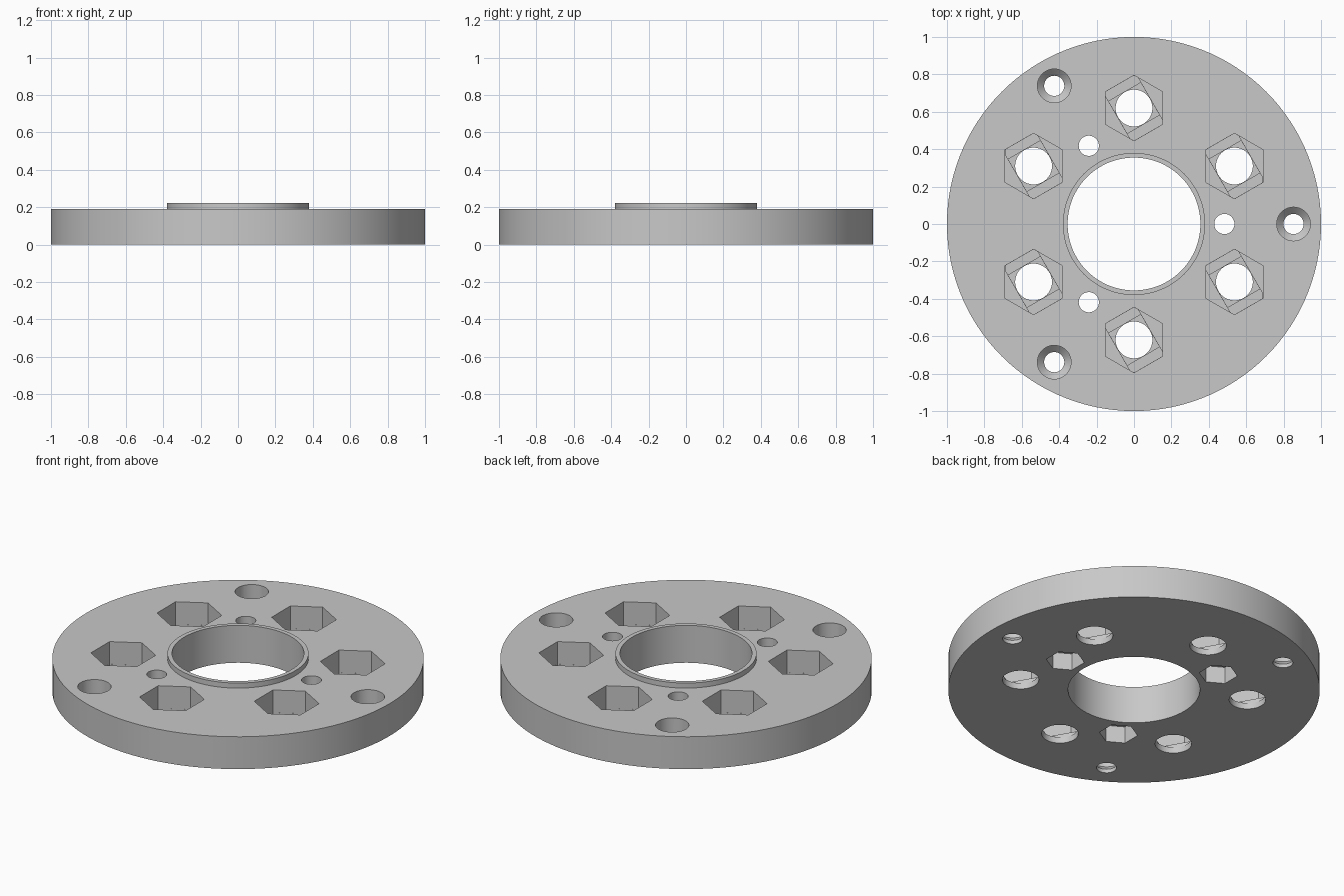
import bpy, bmesh
from math import sin, cos, pi, radians

cube = bpy.data.objects.get("Cube")
if cube:
    bpy.data.objects.remove(cube, do_unlink=True)

grey = bpy.data.materials.new("plain grey")
grey.use_nodes = True
colour = (0.58, 0.58, 0.58, 1)
grey.diffuse_color = colour
grey.node_tree.nodes["Principled BSDF"].inputs["Base Color"].default_value = colour

TOP, ABOVE, BELOW = 0.192, 0.3, -0.1


def ngon(r, n, turn=0.0):
    return [(r * cos(turn + 2 * pi * i / n), r * sin(turn + 2 * pi * i / n)) for i in range(n)]


def ring(count, radius, start=0.0):
    return ngon(radius, count, radians(start))


def make_object(name, bm):
    bmesh.ops.recalc_face_normals(bm, faces=bm.faces)
    mesh = bpy.data.meshes.new(name)
    bm.to_mesh(mesh)
    bm.free()
    mesh.materials.append(grey)
    obj = bpy.data.objects.new(name, mesh)
    bpy.context.collection.objects.link(obj)
    return obj


def stack(bm, layers, centre):
    """Closed solid through matching outlines, each given as (outline, z)."""
    cx, cy = centre
    loops = [[bm.verts.new((x + cx, y + cy, z)) for x, y in pts] for pts, z in layers]
    n = len(loops[0])
    for a, b in zip(loops, loops[1:]):
        for i in range(n):
            j = (i + 1) % n
            bm.faces.new((a[i], a[j], b[j], b[i]))
    bm.faces.new(loops[0][::-1])
    bm.faces.new(loops[-1])


def cut(body, name, layers, centres):
    """Subtract the same stacked solid at every centre."""
    bm = bmesh.new()
    for c in centres:
        stack(bm, layers, c)
    tool = make_object(name, bm)
    tool.hide_render = True
    mod = body.modifiers.new(name, 'BOOLEAN')
    mod.operation = 'DIFFERENCE'
    mod.solver = 'EXACT'
    mod.object = tool
    bpy.context.view_layer.objects.active = body
    bpy.ops.object.modifier_apply(modifier=mod.name)
    bpy.data.objects.remove(tool, do_unlink=True)


# Flange disc with centre bore and raised collar, turned from a profile
profile = [(0.355, 0), (1, 0), (1, TOP), (0.38, TOP), (0.38, 0.222), (0.355, 0.222)]
bm = bmesh.new()
loops = [[bm.verts.new((x, y, z)) for x, y in ngon(r, 120)] for r, z in profile]
for a, b in zip(loops, loops[1:] + loops[:1]):
    for i in range(120):
        j = (i + 1) % 120
        bm.faces.new((a[i], a[j], b[j], b[i]))
flange = make_object("flange_disc", bm)

# Six large nut pockets, with a stepped floor above each bolt hole
nuts = ring(6, 0.62, 30)
R, half = 0.175, 0.1
floor, step = 0.058, 0.011
flat = R * cos(pi / 6)
clip = flat * (R - half) / (R / 2)
right = [(half, -clip), (half, clip), (R / 2, flat)]
slot = [(R / 2, -flat)] + right + [(-x, -y) for x, y in [(R / 2, -flat)] + right]
turn = pi / 6
slot = [(0.998 * (x * cos(turn) - y * sin(turn)), 0.998 * (x * sin(turn) + y * cos(turn)))
        for x, y in slot]
square = ngon(half * 0.994 * 2 ** 0.5, 4, radians(75))
cut(flange, "nut_pocket", [(ngon(R, 6, pi / 2), floor), (ngon(R, 6, pi / 2), ABOVE)], nuts)
cut(flange, "floor_slot", [(slot, floor - step), (slot, TOP / 2)], nuts)
cut(flange, "floor_square", [(square, floor - 2 * step), (square, TOP / 2)], nuts)
bolt = ngon(0.0985, 40)
cut(flange, "bolt_hole", [(bolt, BELOW), (bolt, TOP / 2)], nuts)

# Three countersunk screw holes near the rim
head, shank = ngon(0.09, 40), ngon(0.054, 40)
cut(flange, "screw_hole",
    [(shank, BELOW), (shank, 0.022), (head, 0.058), (head, ABOVE)], ring(3, 0.853))

# Three small holes near the collar, with nut pockets underneath
inner = ring(3, 0.483)
small_hex, small = ngon(0.104, 6, pi / 2), ngon(0.054, 40)
cut(flange, "small_pocket", [(small_hex, BELOW), (small_hex, 0.1)], inner)
cut(flange, "small_hole", [(small, 0.05), (small, ABOVE)], inner)

bpy.ops.object.select_all(action='DESELECT')
flange.select_set(True)
bpy.context.view_layer.objects.active = flange
bpy.ops.object.shade_smooth_by_angle(angle=radians(25))
